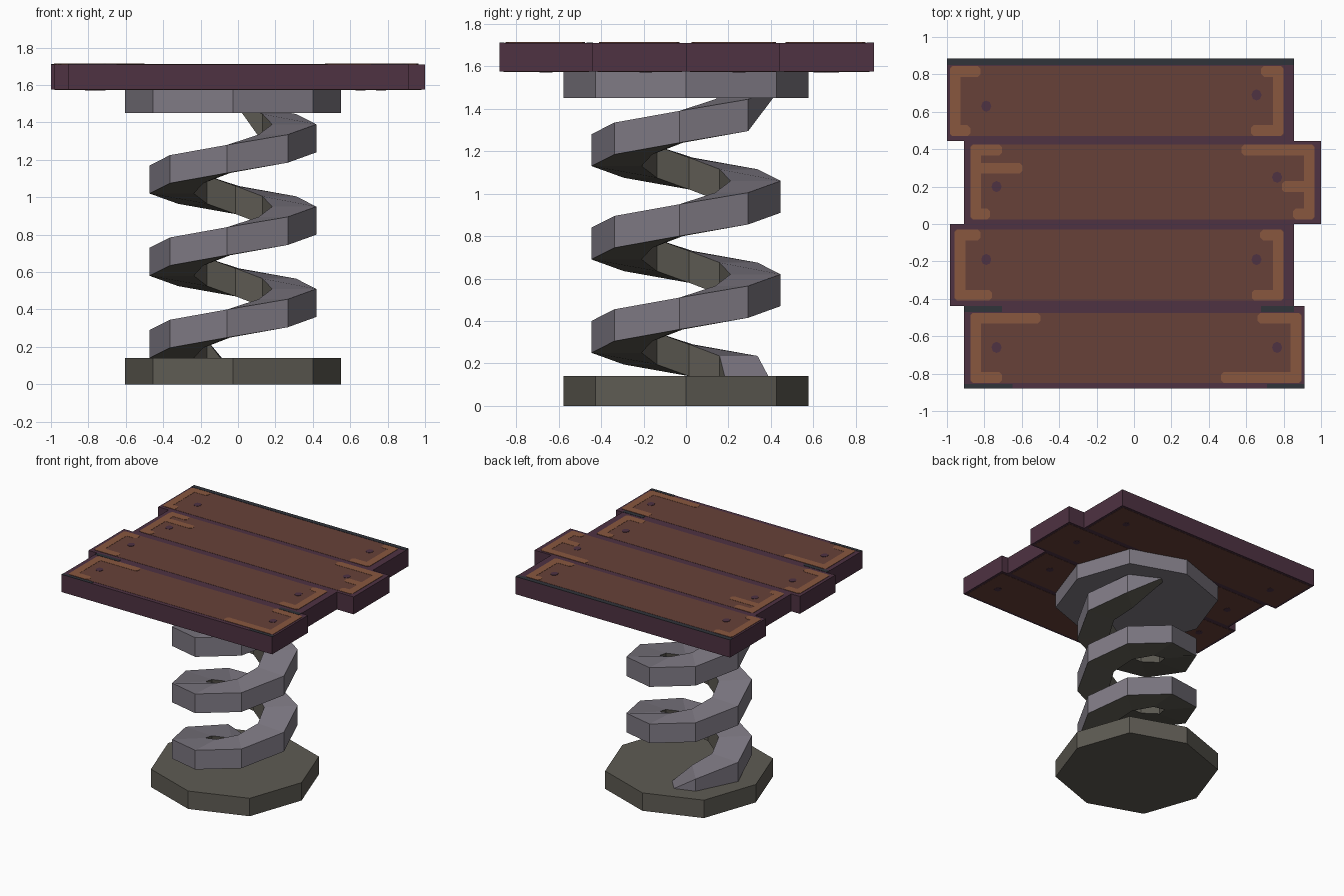
import bpy, bmesh, math

if "Cube" in bpy.data.objects:
    bpy.data.objects.remove(bpy.data.objects["Cube"])

def material(name, rgb):
    lin = [(c / 255 / 12.92) if c < 11 else ((c / 255 + 0.055) / 1.055) ** 2.4 for c in rgb]
    m = bpy.data.materials.new(name)
    m.diffuse_color = (*lin, 1)
    m.use_nodes = True
    m.node_tree.nodes["Principled BSDF"].inputs["Base Color"].default_value = m.diffuse_color
    return m

PURPLE = material("dark_plum_edge", (78, 50, 66))
BROWN = material("wood_brown", (103, 65, 56))
WORN = material("worn_wood", (136, 87, 63))
STEEL = material("light_steel", (127, 122, 132))
OLIVE = material("olive_steel", (94, 91, 83))
SLATE = material("dark_slate", (48, 51, 58))

def finish(name, bm, *mats):
    bmesh.ops.recalc_face_normals(bm, faces=bm.faces)
    me = bpy.data.meshes.new(name)
    bm.to_mesh(me)
    bm.free()
    for m in mats:
        me.materials.append(m)
    ob = bpy.data.objects.new(name, me)
    bpy.context.collection.objects.link(ob)
    return ob

def prism(bm, pts, z0, z1):
    lo = [bm.verts.new((x, y, z0)) for x, y in pts]
    hi = [bm.verts.new((x, y, z1)) for x, y in pts]
    bm.faces.new(lo[::-1])
    bm.faces.new(hi)
    n = len(pts)
    for i in range(n):
        j = (i + 1) % n
        bm.faces.new((lo[i], lo[j], hi[j], hi[i]))

def rect(x0, x1, y0, y1, c=0):
    if not c:
        return [(x0, y0), (x1, y0), (x1, y1), (x0, y1)]
    return [(x0 + c, y0), (x1 - c, y0), (x1, y0 + c), (x1, y1 - c),
            (x1 - c, y1), (x0 + c, y1), (x0, y1 - c), (x0, y0 + c)]

def slab(name, mat, outlines, z0, z1):
    bm = bmesh.new()
    for pts in outlines:
        prism(bm, pts, z0, z1)
    return finish(name, bm, mat)

CX = -0.027

# Eight-sided end discs
octagon = []
for k in range(8):
    a, r = k * math.pi / 4, (0.604 if k % 2 else 0.577)
    octagon.append((CX + r * math.cos(a), r * math.sin(a)))
slab("base_disc", OLIVE, [octagon], 0, 0.14)
slab("top_disc", STEEL, [octagon], 1.45, 1.575)

# Square-section coil, three turns, wedge-shaped ends buried in the discs
bm = bmesh.new()
rings = []
STEPS = 24
for i in range(STEPS + 1):
    a = math.radians(86 + 45 * i)
    z0 = 0.03 + 0.055 * i
    z1 = z0 + 0.15
    if i == 0:
        z1 = z0 + 0.002
    if i == STEPS:
        z0 = z1 - 0.002
    rings.append([bm.verts.new((CX + r * math.cos(a), r * math.sin(a), z))
                  for r, z in ((0.447, z0), (0.447, z1), (0.21, z1), (0.21, z0))])
for p, q in zip(rings, rings[1:]):
    for s in range(4):  # outer, top, inner, bottom
        t = (s + 1) % 4
        f = bm.faces.new((p[s], q[s], q[t], p[t]))
        f.material_index = 0 if s < 2 else 1
bm.faces.new(rings[0])
bm.faces.new(rings[-1])
finish("coil_spring", bm, STEEL, OLIVE)

# Planks: outline, painted face, nails, and arms of worn wood at the corners
# arms: (left-top end, left-bottom end, right-top start, right-bottom start)
TOP, BOT = 1.711, 1.575
planks = [
    ("back", (-1.0, 0.855, 0.443, 0.885), (-0.985, 0.80, 0.47, 0.845),
     [(-0.79, 0.63), (0.655, 0.69)], (-0.82, -0.875, 0.68, 0.625)),
    ("mid_back", (-0.91, 1.0, 0.0, 0.443), (-0.875, 0.966, 0.025, 0.425),
     [(-0.735, 0.20), (0.765, 0.25)], (-0.705, -0.77, 0.575, 0.85)),
    ("mid_front", (-0.985, 0.855, -0.438, 0.0), (-0.96, 0.80, -0.41, -0.03),
     [(-0.79, -0.19), (0.655, -0.19)], (-0.82, -0.76, 0.675, 0.63)),
    ("front", (-0.91, 0.912, -0.88, -0.438), (-0.875, 0.895, -0.85, -0.475),
     [(-0.735, -0.66), (0.765, -0.66)], (-0.50, -0.705, 0.66, 0.465)),
]
W = 0.058
for name, box, face, nails, (lt, lb, rt, rb) in planks:
    slab(name + "_plank", PURPLE, [rect(*box)], BOT, TOP)
    slab(name + "_plank_face", BROWN, [rect(*face, 0.01)], TOP, TOP + 0.0015)
    # brown underside
    x0, x1, y0, y1 = box
    slab(name + "_plank_underside", BROWN,
         [rect(x0 + 0.02, x1 - 0.02, y0 + 0.02, y1 - 0.02)], BOT - 0.0015, BOT)
    # worn corners
    x0, x1, y0, y1 = face
    worn = [rect(x0, x0 + W, y0, y1, 0.015), rect(x1 - W, x1, y0, y1, 0.015),
            rect(x0, lt, y1 - W, y1, 0.015), rect(x0, lb, y0, y0 + W, 0.015),
            rect(rt, x1, y1 - W, y1, 0.015), rect(rb, x1, y0, y0 + W, 0.015)]
    if name == "mid_back":
        worn += [rect(x0, -0.595, 0.27, 0.325, 0.015), rect(0.79, x1, 0.17, 0.23, 0.015)]
    slab(name + "_worn_edges", WORN, worn, TOP + 0.0005, TOP + 0.003)
    # nail heads on both sides
    heads = [[(nx + 0.027 * math.cos(k * math.pi / 4), ny + 0.03 * math.sin(k * math.pi / 4))
              for k in range(8)] for nx, ny in nails]
    slab(name + "_nails", PURPLE, heads, TOP + 0.001, TOP + 0.004)
    slab(name + "_nails_underside", PURPLE, heads, BOT - 0.003, BOT)

# Dark slate strips along some plank edges
slab("slate_strips", SLATE, [
    rect(-1.0, 0.855, 0.85, 0.885), rect(-0.91, -0.705, -0.47, -0.438),
    rect(0.68, 0.855, -0.47, -0.438), rect(-0.91, -0.65, -0.88, -0.855),
    rect(0.71, 0.912, -0.88, -0.855)], TOP, TOP + 0.002)
